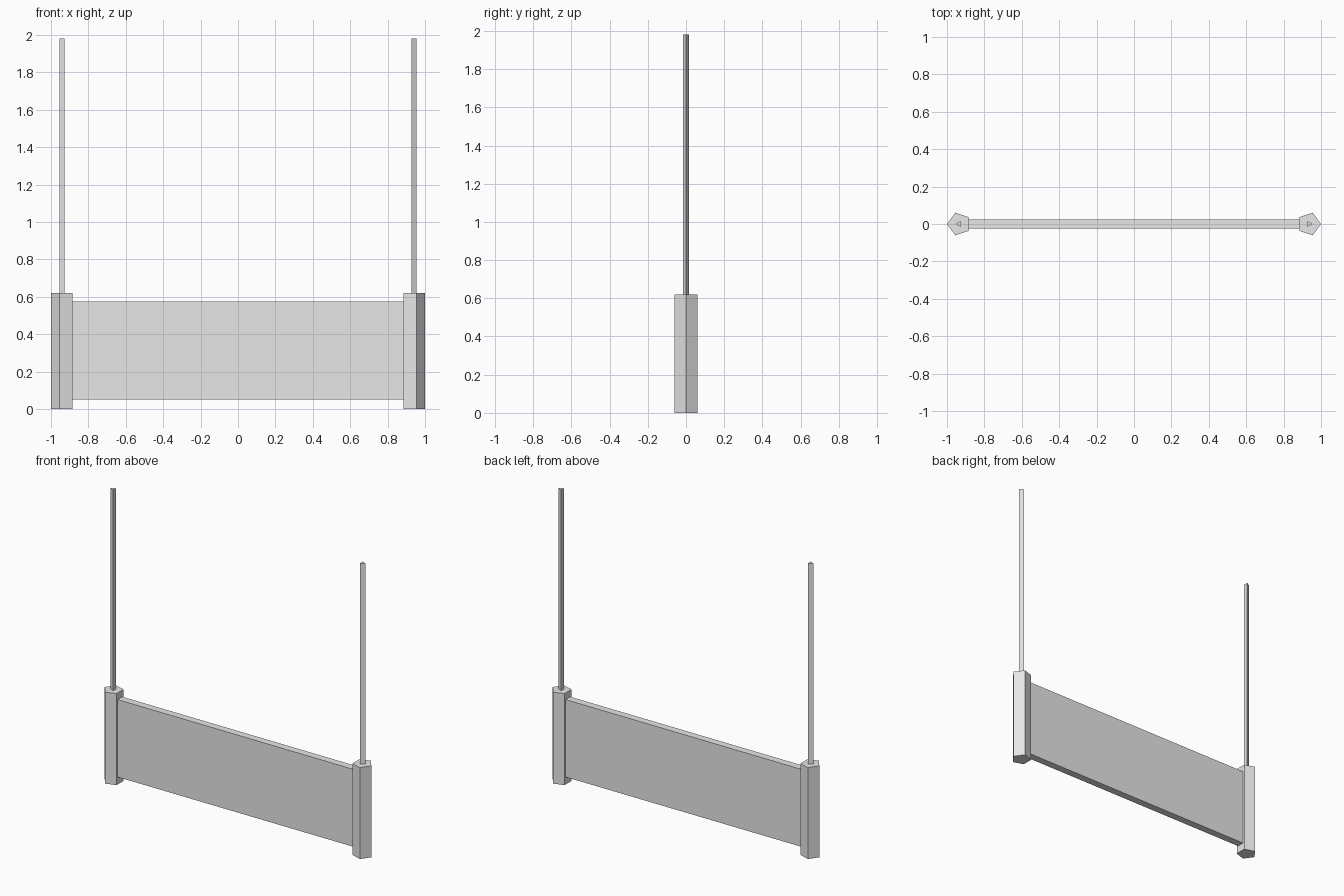
import bpy
from math import pi

if "Cube" in bpy.data.objects:
    bpy.data.objects.remove(bpy.data.objects["Cube"], do_unlink=True)

# Single plain grey
grey = bpy.data.materials.new("light_grey")
grey.use_nodes = True
colour = (0.8, 0.8, 0.8, 1)
grey.diffuse_color = colour
grey.node_tree.nodes["Principled BSDF"].inputs["Base Color"].default_value = colour

POST_X = 0.936


def finish(name):
    obj = bpy.context.object
    obj.name = name
    bpy.ops.object.transform_apply(location=False, rotation=True, scale=True)
    obj.data.materials.append(grey)
    return obj


def prism(name, sides, radius, x, bottom, top):
    """Upright prism with one corner pointing away from the centre."""
    # Cylinder corners start on +y, so turn the first one outward
    turn = -pi / 2 if x > 0 else pi / 2
    bpy.ops.mesh.primitive_cylinder_add(
        vertices=sides, radius=radius, depth=top - bottom,
        location=(x, 0, (top + bottom) / 2), rotation=(0, 0, turn))
    return finish(name)


# Five-sided posts with thin three-sided poles standing on them
for side, sign in (("left", 1), ("right", -1)):
    prism(f"{side}_post", 5, 0.0635, sign * POST_X, 0, 0.62)
    prism(f"{side}_pole", 3, 0.019, sign * POST_X, 0.6, 1.98)

# Flat panel between the posts
bpy.ops.mesh.primitive_cube_add(size=1, location=(0, 0, 0.3125))
bpy.context.object.scale = (2 * POST_X, 0.05, 0.525)
finish("panel")
